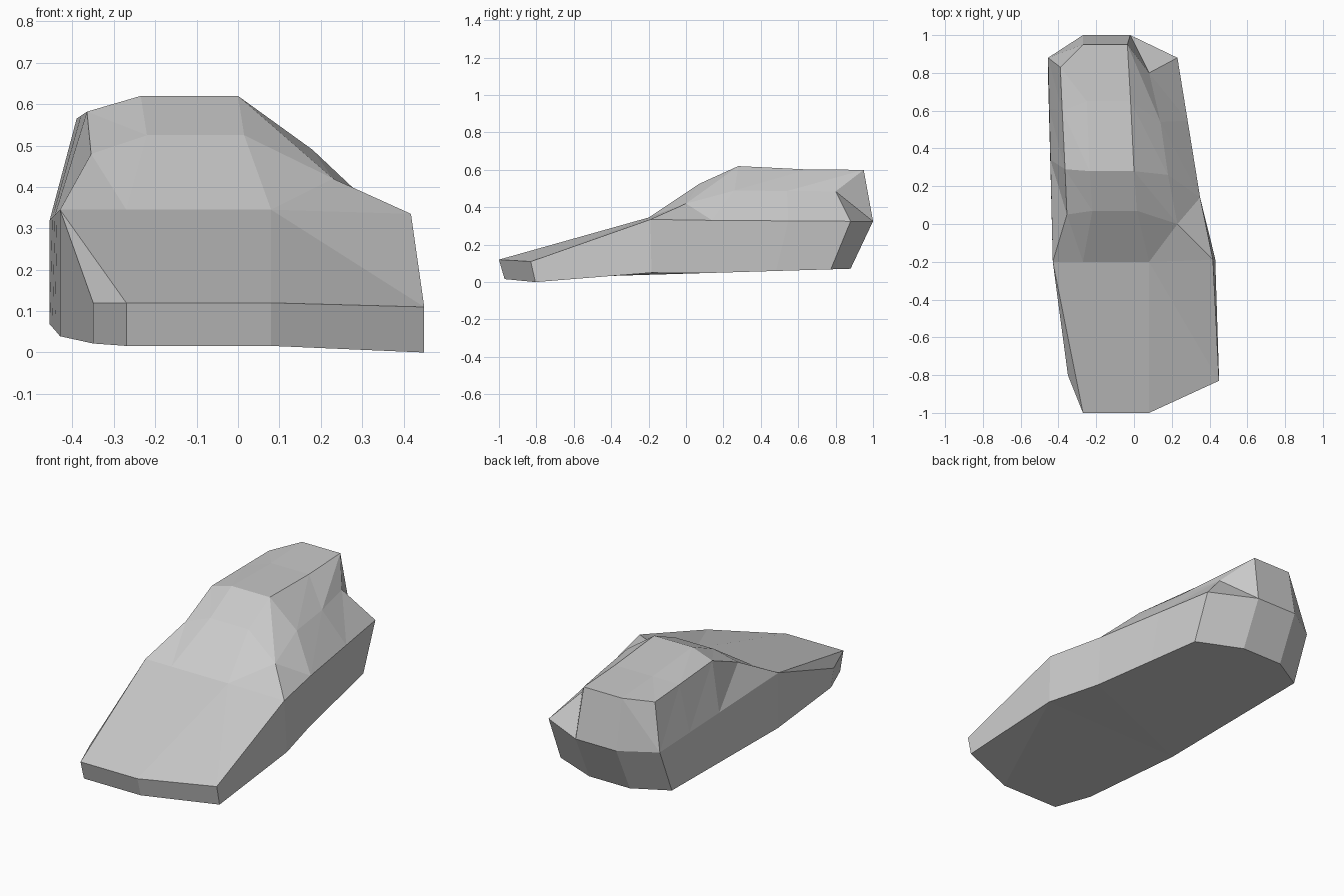
import bpy
import bmesh
from mathutils import Vector

default = bpy.data.objects.get("Cube")
if default:
    bpy.data.objects.remove(default, do_unlink=True)

# Single flat grey
grey = bpy.data.materials.new("plain grey")
grey.use_nodes = True
color = (0.6, 0.6, 0.6, 1.0)
grey.diffuse_color = color
grey.node_tree.nodes["Principled BSDF"].inputs["Base Color"].default_value = color

# Key corners of the belt line
nose_left, nose_right = (-.35, -.8, .12), (.45, -.83, .11)
nose_a, nose_b = (-.27, -1, .12), (.08, -1, .12)
cowl_left, cowl_right = (-.43, -.2, .345), (.418, -.19, .335)
cowl_b = (.08, -.2, .345)
hip = (.35, .14, .33)
tail_left, tail_right = (-.455, .88, .32), (.23, .88, .325)


def between(a, b, t):
    return tuple(Vector(a).lerp(Vector(b), t))


# Cross-sections from nose to tail; a repeated corner closes a facet to a point
sections = [
    [nose_left, nose_left, nose_a, nose_b, nose_b, nose_right],
    [cowl_left, cowl_left, (-.27, -.2, .345), cowl_b, cowl_b, cowl_right],
    [between(cowl_left, tail_left, .3), (-.355, .05, .48), (-.22, .07, .525),
     (.015, .07, .525), (.23, 0, .42), hip],
    [between(cowl_left, tail_left, .5), (-.365, .29, .582), (-.235, .28, .62),
     (0, .28, .62), (.18, .26, .49), hip],
    [between(cowl_left, tail_left, .75), (-.38, .6, .572), (-.25, .65, .602),
     (-.018, .65, .602), (.14, .54, .487), between(hip, tail_right, .55)],
    [tail_left, (-.39, .83, .565), (-.27, .95, .6), (-.035, .95, .6),
     (.08, .8, .485), tail_right],
    [tail_left, tail_left, (-.27, 1, .325), (-.02, 1, .325), tail_right, tail_right],
]

bm = bmesh.new()
corners = {}


def corner(co):
    if co not in corners:
        corners[co] = bm.verts.new(co)
    return corners[co]


def facet(*points):
    if len(set(points)) == 3:
        bm.faces.new([corner(p) for p in points])


# Upper shell: two triangles per cell
for front, back in zip(sections, sections[1:]):
    for i in range(len(front) - 1):
        facet(front[i], front[i + 1], back[i])
        facet(front[i + 1], back[i + 1], back[i])

# Side walls: extend the open rim down and draw it in toward the base
rim = [e for e in bm.edges if e.is_boundary]
walls = bmesh.ops.extrude_edge_only(bm, edges=rim)["geom"]
for v in (g for g in walls if isinstance(g, bmesh.types.BMVert)):
    v.co.y *= .97 if v.co.y < 0 else .88
    v.co.z = .045 + .03 * v.co.y
    if v.co.x > .4:
        v.co.z = .05 if v.co.y > -.5 else 0
        v.co.x = max(v.co.x, .43)

# Underside
bmesh.ops.holes_fill(bm, edges=[e for e in bm.edges if e.is_boundary])
bmesh.ops.triangulate(bm, faces=[f for f in bm.faces if len(f.verts) > 4])
bmesh.ops.recalc_face_normals(bm, faces=bm.faces)

mesh = bpy.data.meshes.new("faceted_body")
bm.to_mesh(mesh)
bm.free()
mesh.materials.append(grey)
body = bpy.data.objects.new("faceted_body", mesh)
bpy.context.collection.objects.link(body)
